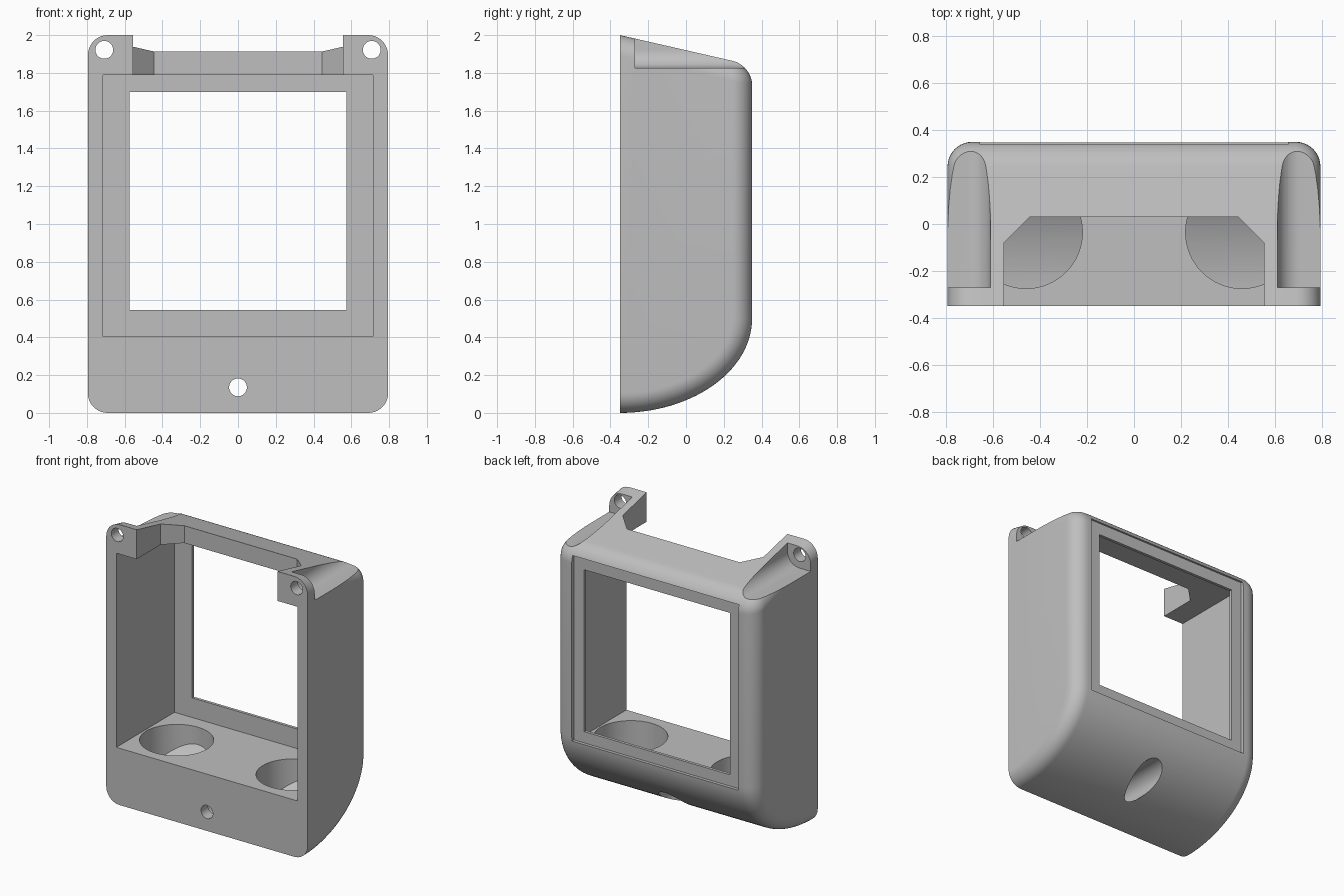
import bpy, bmesh
from math import sin, cos, pi, sqrt
from mathutils import Vector

if "Cube" in bpy.data.objects:
    bpy.data.objects.remove(bpy.data.objects["Cube"])

grey = bpy.data.materials.new("plain grey")
grey.use_nodes = True
COLOR = (0.52, 0.52, 0.52, 1)
grey.diffuse_color = COLOR
grey.node_tree.nodes["Principled BSDF"].inputs["Base Color"].default_value = COLOR

# Where a profile's two coordinates and the sweep go, per sweep axis
PLACE = {"x": lambda a, b, t: (t, a, b),
         "y": lambda a, b, t: (a, t, b),
         "z": lambda a, b, t: (a, b, t)}


def prism(name, points, axis, lo, hi, round_edges=None, radius=0.0):
    """Sweep a closed profile along an axis, optionally rounding chosen edges."""
    bm = bmesh.new()
    ends = [[bm.verts.new(PLACE[axis](a, b, t)) for a, b in points] for t in (lo, hi)]
    for ring in ends:
        bm.faces.new(ring)
    n = len(points)
    for i in range(n):
        j = (i + 1) % n
        bm.faces.new((ends[0][i], ends[0][j], ends[1][j], ends[1][i]))
    bmesh.ops.recalc_face_normals(bm, faces=bm.faces)
    if round_edges:
        chosen = [e for e in bm.edges if round_edges(e)]
        bmesh.ops.bevel(bm, geom=chosen, offset=radius, segments=10,
                        profile=0.5, affect="EDGES", clamp_overlap=False)
        bmesh.ops.recalc_face_normals(bm, faces=bm.faces)
    mesh = bpy.data.meshes.new(name)
    bm.to_mesh(mesh)
    bm.free()
    mesh.materials.append(grey)
    ob = bpy.data.objects.new(name, mesh)
    bpy.context.collection.objects.link(ob)
    return ob


def rect(a0, a1, b0, b1):
    return [(a0, b0), (a1, b0), (a1, b1), (a0, b1)]


def circle(a, b, r, n=48):
    return [(a + r * cos(2 * pi * i / n), b + r * sin(2 * pi * i / n)) for i in range(n)]


def boolean(target, cutter, operation="DIFFERENCE"):
    mod = target.modifiers.new("cut", "BOOLEAN")
    mod.operation = operation
    mod.solver = "EXACT"
    mod.object = cutter
    bpy.context.view_layer.objects.active = target
    bpy.ops.object.modifier_apply(modifier=mod.name)
    bpy.data.objects.remove(cutter)


FRONT, BACK, HALF = -0.35, 0.35, 0.795
BOTTOM_H = 0.5      # height where the curved underside begins
BACK_TOP = 1.84     # sloped top meets the back
FLANGE = -0.27      # rear of the screw flanges


def rounded_here(e):
    """Side outlines except on the front, plus the top back edge."""
    a, b = (v.co for v in e.verts)
    if abs(a.x - b.x) < 1e-4:
        return not (abs(a.y - FRONT) < 1e-4 and abs(b.y - FRONT) < 1e-4)
    return abs(a.z - BACK_TOP) < 1e-4


# Housing: side profile with sloped top and curved underside
arc = [(FRONT + 0.7 * sin(t), BOTTOM_H * (1 - cos(t)))
       for t in (pi / 2 * i / 28 for i in range(29))]
housing = prism("housing", arc + [(BACK, BACK_TOP), (FRONT, 2.0)], "x",
                -HALF, HALF, rounded_here, 0.105)

# Main cavity, window and shallow bezel recess on the back
boolean(housing, prism("cavity", rect(-0.715, 0.715, 0.405, 1.79), "y", -0.6, 0.305))
boolean(housing, prism("window", rect(-0.575, 0.575, 0.545, 1.70), "y", 0.2, 0.6))
boolean(housing, prism("bezel", rect(-0.657, 0.657, 0.465, 1.785), "y", 0.326, 0.6))

# Notch through the top with chamfered rear corners
notch = [(-0.555, -0.6), (0.555, -0.6), (0.555, -0.08),
         (0.445, 0.03), (-0.445, 0.03), (-0.555, -0.08)]
boolean(housing, prism("notch", notch, "z", 1.7, 2.3))

# Lower screw hole with a wide access bore from behind
boolean(housing, prism("screw_hole", circle(0, 0.135, 0.047), "y", -0.6, 0))
boolean(housing, prism("access_bore", circle(0, 0.135, 0.095), "y", FLANGE, 0.6))

for s in (-1, 1):
    # Upper screw holes
    boolean(housing, prism("screw_hole", circle(s * 0.708, 1.922, 0.047), "y", -0.6, 0))
    # Scoops behind the flanges: quarter-round inside, open to the outside
    scoop = [(s * (0.707 - 0.095 * sin(t)), 1.922 - 0.095 * cos(t))
             for t in (pi / 2 * i / 14 for i in range(15))]
    scoop += [(s * 0.612, 2.3), (s * 1.0, 2.3), (s * 1.0, 1.827)]
    boolean(housing, prism("scoop", scoop, "y", FLANGE, 0.6))
    # Round wells in the cavity floor, their bottoms following the underside
    well = prism("well", circle(s * 0.46, -0.035, 0.24, 64), "z", -0.2, 0.45)
    inner = [(FRONT + 0.64 * sin(t), BOTTOM_H - 0.44 * cos(t))
             for t in (pi / 2 * i / 28 for i in range(29))]
    boolean(well, prism("shell", inner + [(FRONT, BOTTOM_H)], "x", -1, 1), "INTERSECT")
    boolean(housing, well)

# Single colour, smooth curves with crisp edges
housing.data.materials.clear()
housing.data.materials.append(grey)
for p in housing.data.polygons:
    p.material_index = 0
bpy.ops.object.select_all(action="DESELECT")
housing.select_set(True)
bpy.context.view_layer.objects.active = housing
bpy.ops.object.shade_smooth_by_angle(angle=pi / 6)
